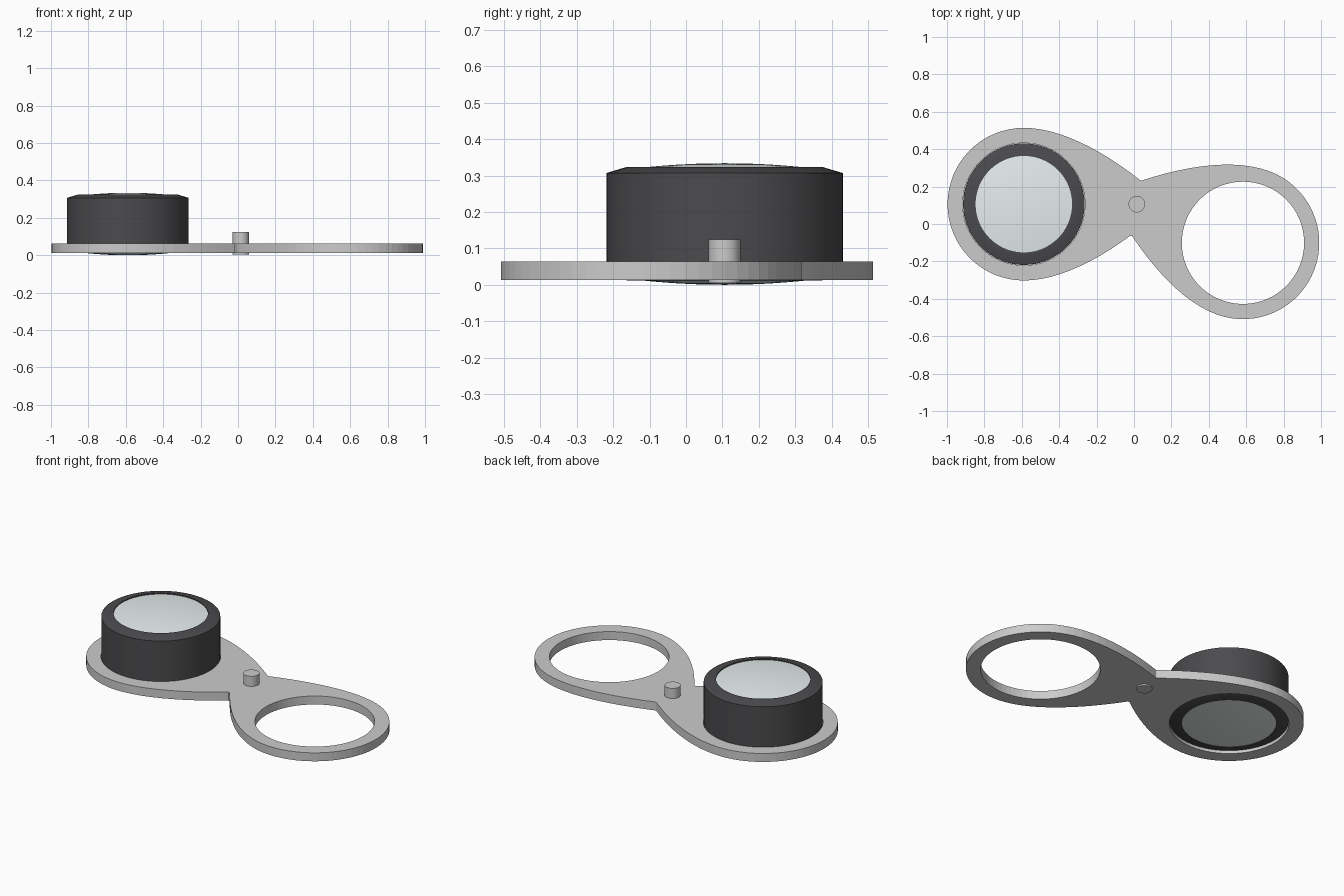
import bpy, bmesh, math
from mathutils import Vector
from mathutils.geometry import interpolate_bezier

if "Cube" in bpy.data.objects:
    bpy.data.objects.remove(bpy.data.objects["Cube"])

PIVOT = Vector((0.015, 0.106))
REACH, R_ARM, R_HOLE = 0.604, 0.408, 0.327
ANGLES = (math.pi, math.radians(-20))


def material(name, rgb):
    m = bpy.data.materials.new(name)
    m.diffuse_color = (*rgb, 1)
    m.use_nodes = True
    m.node_tree.nodes["Principled BSDF"].inputs["Base Color"].default_value = m.diffuse_color
    return m


def finish(obj, mat=None, angle=30):
    bpy.ops.object.select_all(action='DESELECT')
    obj.select_set(True)
    bpy.context.view_layer.objects.active = obj
    bpy.ops.object.shade_smooth_by_angle(angle=math.radians(angle))
    if mat:
        obj.data.materials.append(mat)


def lathe(name, profile, centre, mat=None, steps=64, closed=False):
    bm = bmesh.new()
    pts = profile + profile[:1] if closed else profile
    vs = [bm.verts.new((r, 0, z)) for r, z in pts]
    es = [bm.edges.new(p) for p in zip(vs, vs[1:])]
    bmesh.ops.spin(bm, geom=vs + es, cent=(0, 0, 0), axis=(0, 0, 1),
                   angle=2 * math.pi, steps=steps)
    bmesh.ops.remove_doubles(bm, verts=bm.verts, dist=1e-5)
    bmesh.ops.recalc_face_normals(bm, faces=bm.faces)
    me = bpy.data.meshes.new(name)
    bm.to_mesh(me)
    bm.free()
    obj = bpy.data.objects.new(name, me)
    obj.location = (centre.x, centre.y, 0)
    bpy.context.collection.objects.link(obj)
    finish(obj, mat)
    return obj


def circle(c, r, n=64):
    return [c + r * Vector((math.cos(2 * math.pi * i / n), math.sin(2 * math.pi * i / n)))
            for i in range(n)]


def direction(a):
    return Vector((math.cos(a), math.sin(a)))


def arm_outline(a, trim_out, trim_back):
    # teardrop arm: flank out, round end, mirrored flank back to the pivot
    d = direction(a)
    n = Vector((-d.y, d.x))
    flank = [(p.x, p.y) for p in interpolate_bezier(
        Vector((-0.02, 0.127)), Vector((0.2, 0.3)),
        Vector((0.42, R_ARM)), Vector((REACH, R_ARM)), 13)]
    arc = [(REACH + R_ARM * math.cos(t), R_ARM * math.sin(t))
           for t in (math.pi * (i / 32 - 0.5) for i in range(1, 32))]
    pts = [(u, -w) for u, w in flank[trim_out:]] + arc + flank[trim_back:][::-1]
    return [PIVOT + d * u + n * w for u, w in pts]


# flat double plate with two round openings
centres = [PIVOT + direction(a) * REACH for a in ANGLES]
outline = arm_outline(ANGLES[0], 0, 1) + arm_outline(ANGLES[1], 1, 0)
curve = bpy.data.curves.new("plate", 'CURVE')
curve.dimensions = '2D'
curve.fill_mode = 'BOTH'
curve.extrude = 0.0255
for loop in [outline] + [circle(c, R_HOLE) for c in centres]:
    s = curve.splines.new('POLY')
    s.points.add(len(loop) - 1)
    for p, q in zip(s.points, loop):
        p.co = (q.x, q.y, 0, 1)
    s.use_cyclic_u = True
plate = bpy.data.objects.new("plate", curve)
plate.location.z = 0.0385
bpy.context.collection.objects.link(plate)
bpy.context.view_layer.objects.active = plate
plate.select_set(True)
bpy.ops.object.convert(target='MESH')
plate = bpy.context.view_layer.objects.active
bm = bmesh.new()
bm.from_mesh(plate.data)
bmesh.ops.remove_doubles(bm, verts=bm.verts, dist=1e-5)
bmesh.ops.recalc_face_normals(bm, faces=bm.faces)
bm.to_mesh(plate.data)
bm.free()
finish(plate, angle=3)

# dark lens barrel, chamfered at both ends
dark = material("dark_housing", (0.07, 0.07, 0.075))
glass = material("lens_glass", (0.8, 0.85, 0.85))
lathe("lens_barrel", [(0.258, 0.012), (0.268, 0.012), (0.325, 0.030),
                      (0.325, 0.307), (0.268, 0.324), (0.258, 0.324)],
      centres[0], dark, closed=True)

# biconvex lens body
dome = [(0.262 * i / 10, 0.334 - 0.016 * (i / 10) ** 2) for i in range(11)]
lathe("lens", dome + [(r, 0.334 - z) for r, z in reversed(dome)], centres[0], glass)

# pivot pin
lathe("pivot_pin", [(0, 0.005), (0.044, 0.005), (0.044, 0.125), (0, 0.125)],
      PIVOT, steps=32)
